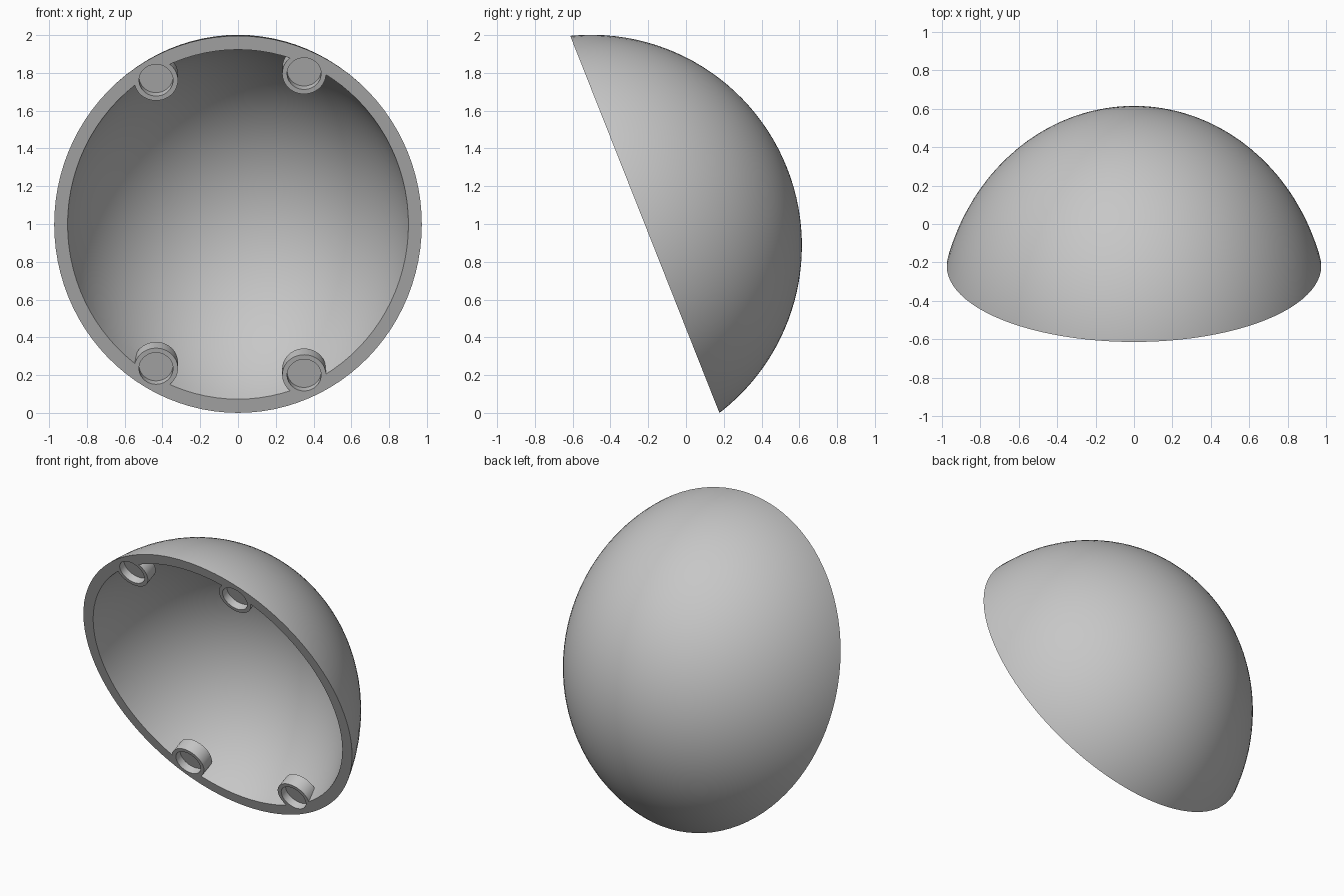
import bpy, bmesh
from mathutils import Matrix, Vector

default = bpy.data.objects.get("Cube")
if default:
    bpy.data.objects.remove(default, do_unlink=True)

R_OUT, R_IN, CENTRE = 1.116, 1.041, -0.306   # sphere radii, centre behind the rim plane
SQUASH = 0.907                               # the dome is narrower across x
TILT_S, TILT_C = 0.368, 0.930
MID = Vector((0, -0.218, 0.998))             # centre of the rim

# Local frame: rim plane at z = 0, dome bulging along +z, then tilted upright
frame = Matrix(((-1, 0, 0, MID.x),
                (0, -TILT_S, TILT_C, MID.y),
                (0, TILT_C, TILT_S, MID.z),
                (0, 0, 0, 1)))

grey = bpy.data.materials.new("plain_grey")
grey.use_nodes = True
grey.diffuse_color = (0.57, 0.57, 0.57, 1)
grey.node_tree.nodes["Principled BSDF"].inputs["Base Color"].default_value = grey.diffuse_color


def add_object(name, bm):
    bmesh.ops.recalc_face_normals(bm, faces=bm.faces)
    mesh = bpy.data.meshes.new(name)
    bm.to_mesh(mesh)
    bm.free()
    mesh.materials.append(grey)
    obj = bpy.data.objects.new(name, mesh)
    bpy.context.collection.objects.link(obj)
    obj.matrix_world = frame
    return obj


def egg(name, radius, cut):
    bm = bmesh.new()
    bmesh.ops.create_uvsphere(bm, u_segments=96, v_segments=64, radius=radius)
    bmesh.ops.scale(bm, vec=(SQUASH, 1, 1), verts=bm.verts)
    bmesh.ops.translate(bm, vec=(0, 0, CENTRE), verts=bm.verts)
    if cut:
        geom = bm.verts[:] + bm.edges[:] + bm.faces[:]
        res = bmesh.ops.bisect_plane(bm, geom=geom, plane_co=(0, 0, 0),
                                     plane_no=(0, 0, 1), clear_inner=True)
        rim = [e for e in res["geom_cut"] if isinstance(e, bmesh.types.BMEdge)]
        bmesh.ops.contextual_create(bm, geom=rim)
    return add_object(name, bm)


def rod(name, spot, radius, depth):
    # Cylinder from well in front of the rim plane to the given depth behind it
    front = -2.0
    bm = bmesh.new()
    place = Matrix.Translation((-spot[0], spot[1] / TILT_C, (front + depth) / 2))
    bmesh.ops.create_cone(bm, cap_ends=True, segments=48, radius1=radius,
                          radius2=radius, depth=depth - front, matrix=place)
    return add_object(name, bm)


def subtract(target, cutter):
    mod = target.modifiers.new("cut", 'BOOLEAN')
    mod.operation = 'DIFFERENCE'
    mod.solver = 'EXACT'
    mod.object = cutter
    bpy.context.view_layer.update()
    bpy.context.view_layer.objects.active = target
    bpy.ops.object.modifier_apply(modifier=mod.name)
    bpy.data.objects.remove(cutter, do_unlink=True)


# Socket positions relative to the rim centre (x, upright offset)
spots = [(x, z * s) for x, z in ((-0.434, 0.763), (0.35, 0.798)) for s in (1, -1)]

# Hollow of the shell, leaving out the four socket posts
dome = egg("dome_shell", R_OUT, True)
hollow = egg("hollow_cutter", R_IN, False)
for spot in spots:
    subtract(hollow, rod("post_cutter", spot, 0.116, 0.09))
subtract(dome, hollow)

# Round recess in each post
for spot in spots:
    subtract(dome, rod("recess_cutter", spot, 0.09, 0.05))

# Smooth shading with crisp rim edges
bpy.ops.object.select_all(action='DESELECT')
dome.select_set(True)
bpy.context.view_layer.objects.active = dome
bpy.ops.object.shade_smooth_by_angle(angle=0.6)
